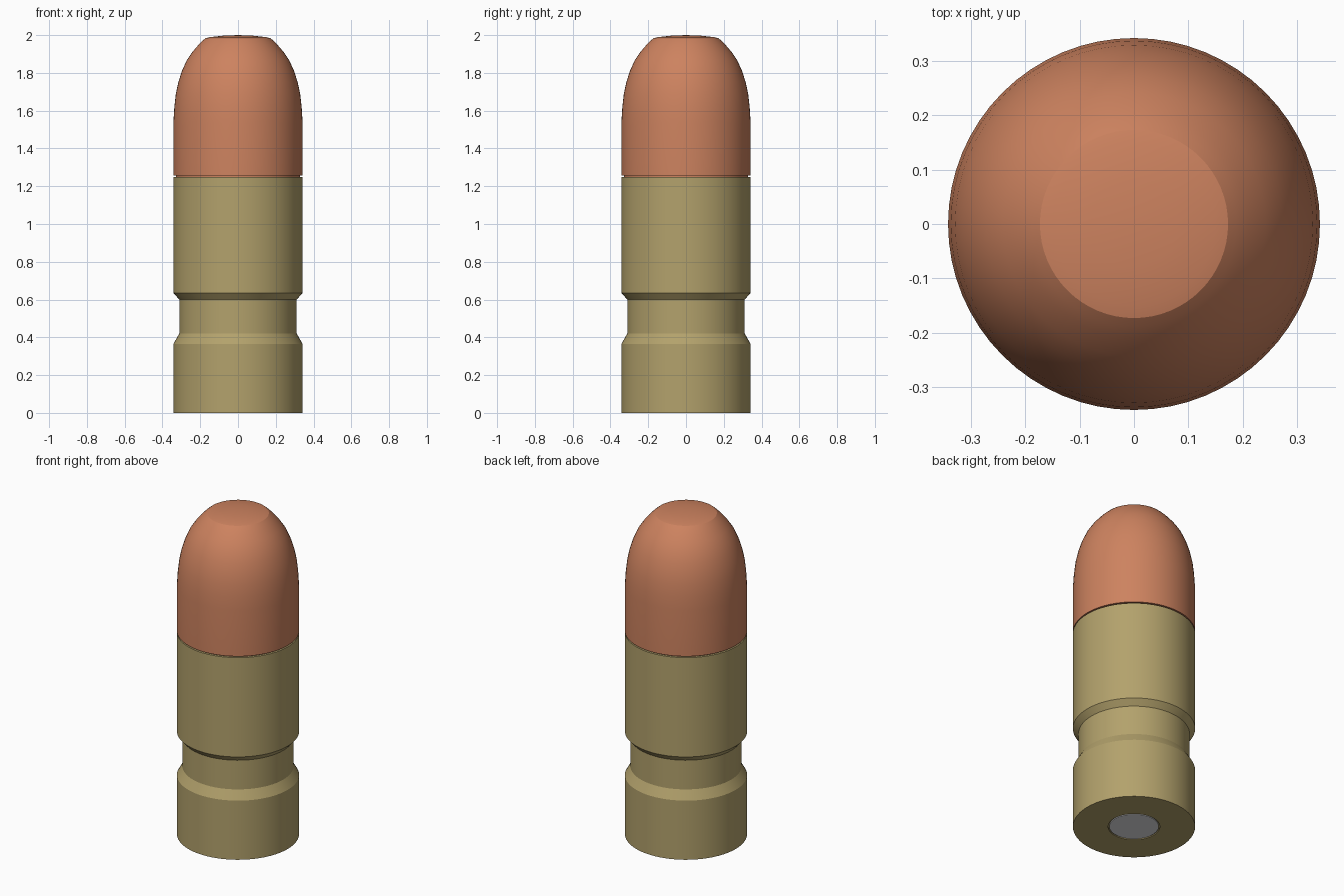
import bpy, bmesh, math

if "Cube" in bpy.data.objects:
    bpy.data.objects.remove(bpy.data.objects["Cube"])

def material(name, rgb):
    m = bpy.data.materials.new(name)
    m.diffuse_color = (*rgb, 1)
    m.use_nodes = True
    m.node_tree.nodes["Principled BSDF"].inputs["Base Color"].default_value = m.diffuse_color
    return m

brass = material("brass", (0.45, 0.36, 0.15))
copper = material("copper", (0.61, 0.225, 0.115))
steel = material("steel", (0.80, 0.80, 0.83))

def lathe(name, profile, mat, sides=64, angle=25):
    """Revolve (radius, height) points around z; radius 0 makes a pole."""
    bm = bmesh.new()
    rings = []
    for r, z in profile:
        n = sides if r > 0 else 1
        rings.append([bm.verts.new((r * math.cos(2 * math.pi * i / sides),
                                    r * math.sin(2 * math.pi * i / sides), z))
                      for i in range(n)])
    for a, b in zip(rings, rings[1:]):
        for i in range(sides):
            j = (i + 1) % sides
            quad = [a[i % len(a)], a[j % len(a)], b[j % len(b)], b[i % len(b)]]
            bm.faces.new(list(dict.fromkeys(quad)))
    bmesh.ops.recalc_face_normals(bm, faces=bm.faces)
    me = bpy.data.meshes.new(name)
    bm.to_mesh(me)
    bm.free()
    me.materials.append(mat)
    ob = bpy.data.objects.new(name, me)
    bpy.context.collection.objects.link(ob)
    bpy.ops.object.select_all(action='DESELECT')
    ob.select_set(True)
    bpy.context.view_layer.objects.active = ob
    bpy.ops.object.shade_smooth_by_angle(angle=math.radians(angle))
    return ob

R = 0.342
# Casing with waist groove and a shallow seat for the cap
lathe("casing", [(0, 0.006), (0.145, 0.006), (0.145, 0), (R, 0), (R, 0.365),
                 (0.311, 0.42), (0.311, 0.60), (R, 0.635), (R, 1.248),
                 (0.326, 1.248), (0, 1.248)], brass)

# Rounded tip with flattened nose, and a narrow neck at the joint
lathe("tip", [(0, 1.24), (0.328, 1.24), (0.328, 1.256), (R, 1.256), (R, 1.54),
              (0.337, 1.62), (0.329, 1.69), (0.316, 1.75), (0.297, 1.81),
              (0.272, 1.865), (0.242, 1.91), (0.208, 1.95), (0.188, 1.97),
              (0.173, 1.983), (0.15, 1.989), (0.08, 1.997), (0, 2.0)], copper)

# Base cap disc
lathe("base_cap", [(0, 0.001), (0.138, 0.001), (0.138, 0.007), (0, 0.007)], steel)
